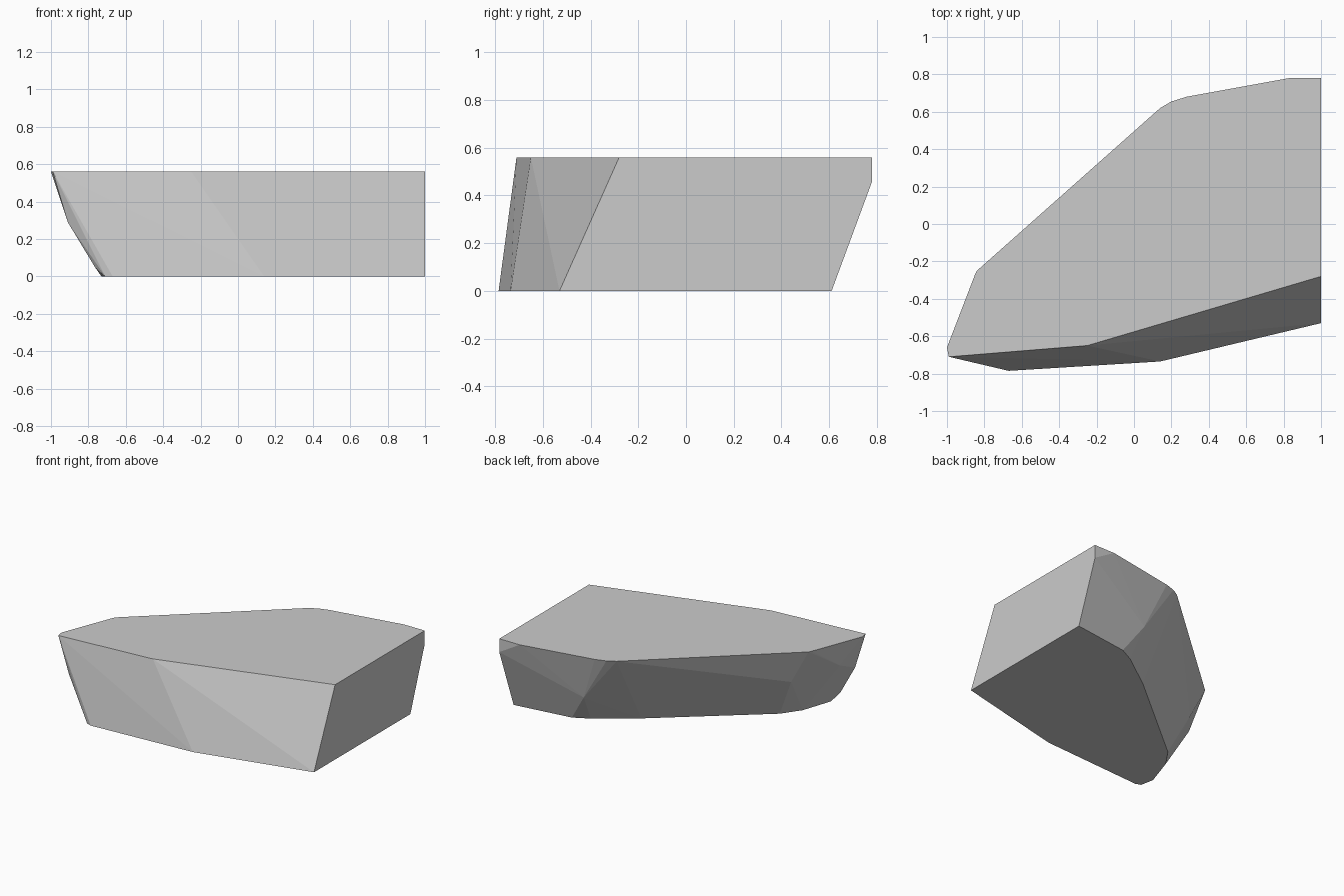
import bpy, bmesh

if "Cube" in bpy.data.objects:
    bpy.data.objects.remove(bpy.data.objects["Cube"])

H = 0.56
# Rim of the flat top
top = [(-1, -.66), (-.99, -.71), (-.25, -.65), (1, -.28), (1, .78), (.83, .78),
       (.28, .68), (.2, .655), (.14, .62), (-.84, -.25), (-.85, -.27)]
# Rim of the flat underside
base = [(1, -.53), (.14, -.735), (-.67, -.785), (-.71, -.77), (-.73, -.67), (-.655, -.445),
        (-.56, -.31), (.165, .29), (.445, .49), (.56, .55), (1, .61)]
# Chipped corners on the back and left walls
chips = [(1, .78, .46), (.42, .61, .21), (-.70, -.244, .30), (-.915, -.51, .38),
         (-.91, -.70, .29), (-.765, -.73, .05)]

# Stone slab: convex hull of the two rims and the chipped corners
bm = bmesh.new()
for p in [(x, y, H) for x, y in top] + [(x, y, 0) for x, y in base] + chips:
    bm.verts.new(p)
hull = bmesh.ops.convex_hull(bm, input=bm.verts)
loose = [v for v in bm.verts if not v.link_faces]
bmesh.ops.delete(bm, geom=loose, context='VERTS')
bmesh.ops.dissolve_limit(bm, angle_limit=0.01, verts=bm.verts, edges=bm.edges)
bmesh.ops.recalc_face_normals(bm, faces=bm.faces)

mesh = bpy.data.meshes.new("stone_slab")
bm.to_mesh(mesh)
bm.free()
slab = bpy.data.objects.new("stone_slab", mesh)
bpy.context.collection.objects.link(slab)
